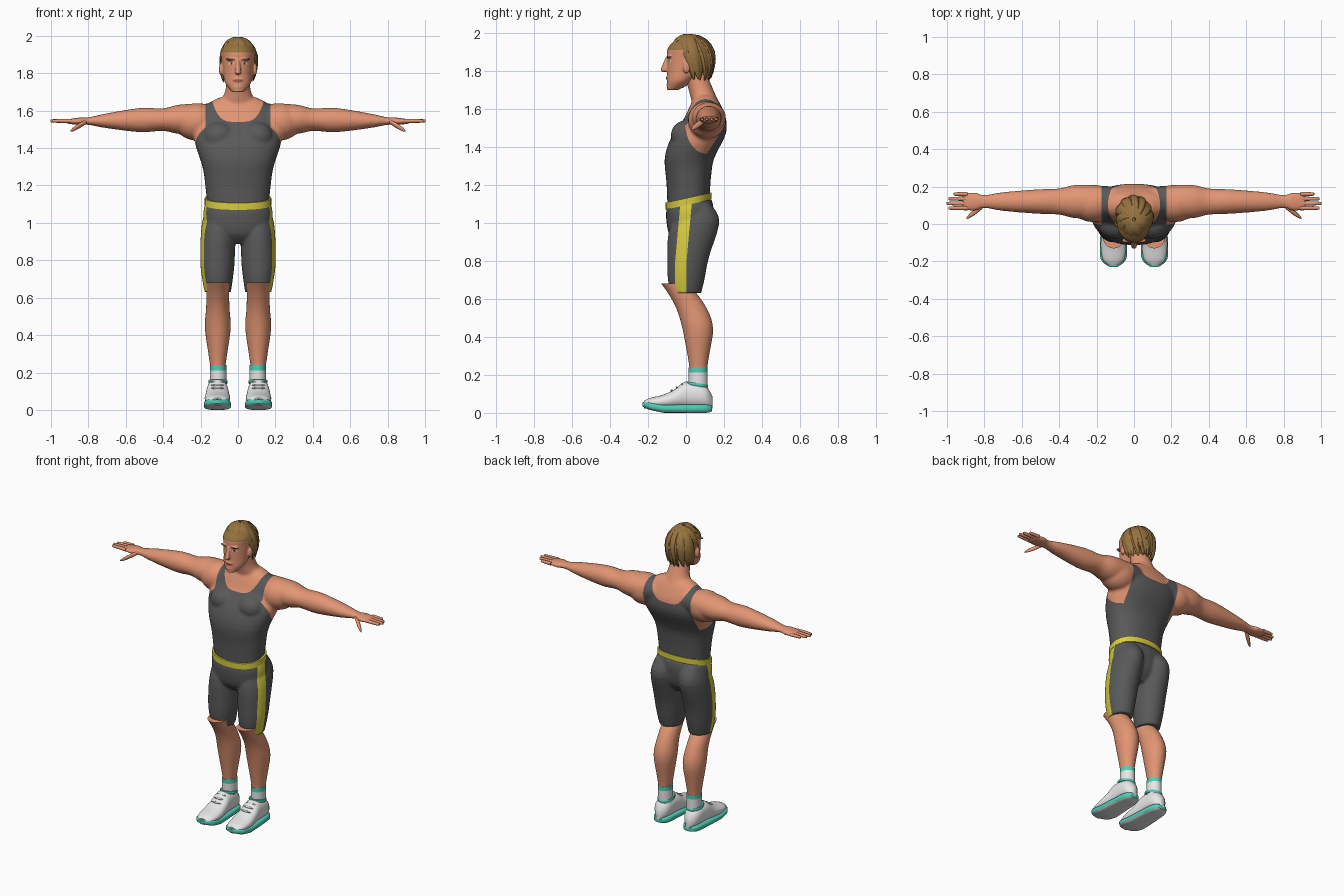
import bpy, bmesh, math, random
from mathutils import Matrix, Vector

random.seed(4)
if "Cube" in bpy.data.objects:
    bpy.data.objects.remove(bpy.data.objects["Cube"])

BOTH = (1, -1)


def material(name, red, green, blue):
    mat = bpy.data.materials.new(name)
    mat.use_nodes = True
    colour = (red, green, blue, 1)
    mat.diffuse_color = colour
    mat.node_tree.nodes["Principled BSDF"].inputs["Base Color"].default_value = colour
    return mat


SKIN = material("skin", .76, .3, .17)
GREY = material("dark grey cloth", .1, .1, .1)
YELLOW = material("yellow trim", .68, .6, .05)
WHITE = material("white", .8, .8, .8)
TEAL = material("teal", .08, .62, .47)
HAIR = material("light brown hair", .31, .17, .05)
BROW = material("brow brown", .16, .07, .03)
LIP = material("lip red", .45, .13, .09)
EYE = material("eye dark", .03, .03, .02)


def rounded(value, exponent):
    return math.copysign(abs(value) ** exponent, value)


def blend(a, b, c, d, t):
    """Smooth curve from b to c with neighbours a and d."""
    return b + t / 2 * (c - a + t * (2 * a - 5 * b + 4 * c - d + t * (3 * (b - c) + d - a)))


def loft(bm, axis, sections, centre, count=32, steps=4, exponent=1, tilt=0, sides=(1,)):
    """Smooth tube through (position, width, depth) sections; centre is a rule."""
    padded = [sections[0], *sections, sections[-1]]
    rows = []
    for start in range(len(sections) - 1):
        rows += [[blend(*values, step / steps) for values in zip(*padded[start:start + 4])]
                 for step in range(steps)]
    rows.append(sections[-1])
    for side in sides:
        rings = []
        for along, width, depth in rows:
            middle = centre(along, width, depth)
            ring = []
            for k in range(count):
                angle = math.tau * k / count
                u = middle[0] + width * rounded(math.cos(angle), exponent)
                v = middle[1] + depth * rounded(math.sin(angle), exponent)
                x, y, z = {"x": (along, u, v), "y": (u, along, v), "z": (u, v, along)}[axis]
                ring.append(bm.verts.new((x * side, y, z + tilt * y)))
            rings.append(ring)
        skin_rings(bm, rings)


def skin_rings(bm, rings):
    for lower, upper in zip(rings, rings[1:]):
        for k in range(len(lower)):
            bm.faces.new((lower[k], lower[k - 1], upper[k - 1], upper[k]))
    bm.faces.new(rings[0])
    bm.faces.new(rings[-1])


def blob(bm, place, radii, sides=(1,)):
    for side in sides:
        spot_at = Vector((place[0] * side, place[1], place[2]))
        bmesh.ops.create_uvsphere(bm, u_segments=24, v_segments=16, radius=1,
                                  matrix=Matrix.LocRotScale(spot_at, None, Vector(radii)))


def paint(bm, rule, index):
    """Cut the surface along rule = 0 and colour the side where it is positive."""
    value = {vert: rule(vert.co) for vert in bm.verts}
    cuts = []
    for edge in list(bm.edges):
        a, b = edge.verts
        if value[a] * value[b] < 0:
            cuts.append(bmesh.utils.edge_split(edge, a, value[a] / (value[a] - value[b]))[1])
    if cuts:
        bmesh.ops.connect_verts(bm, verts=cuts)
    for face in bm.faces:
        if rule(face.calc_center_median()) > 0:
            face.material_index = index


def finish(name, bm, materials, voxel=0, paints=(), angle=50):
    bmesh.ops.recalc_face_normals(bm, faces=bm.faces)
    mesh = bpy.data.meshes.new(name)
    bm.to_mesh(mesh)
    bm.free()
    part = bpy.data.objects.new(name, mesh)
    bpy.context.collection.objects.link(part)
    bpy.ops.object.select_all(action="DESELECT")
    part.select_set(True)
    bpy.context.view_layer.objects.active = part
    if voxel:
        merge = part.modifiers.new("merge", "REMESH")
        merge.mode, merge.voxel_size = "VOXEL", voxel
        part.modifiers.new("soften", "SMOOTH").iterations = 3
        for modifier in ("merge", "soften"):
            bpy.ops.object.modifier_apply(modifier=modifier)
    for mat in materials:
        part.data.materials.append(mat)
    if paints:
        bm = bmesh.new()
        bm.from_mesh(part.data)
        for rule, index in paints:
            paint(bm, rule, index)
        bm.to_mesh(part.data)
        bm.free()
    bpy.ops.object.shade_smooth_by_angle(angle=math.radians(angle))


# Upper body: torso, chest, neck, shoulders and arms merged, with a painted vest
def spine(z, width, depth):
    lean = min(1, max(0, (z - 1.3) / .28))
    return 0, .013 + .09 * lean * lean * (3 - 2 * lean)


def vest(p):
    x = abs(p.x)
    neckline = 1.54 + .1 * (x / .135) ** 4 - p.z
    armhole = ((p.y - .105) / .11) ** 2 + (min(0, p.z - 1.53) / .165) ** 2 - 1
    return min(neckline, max(armhole / 10, .175 - x), .27 - x)


bm = bmesh.new()
loft(bm, "z", [(1.06, .16, .11), (1.2, .175, .115), (1.3, .19, .125), (1.45, .235, .14),
               (1.55, .22, .11), (1.63, .17, .075), (1.67, .1, .05)], spine, count=48, exponent=.88)
blob(bm, (.1, 0, 1.46), (.09, .08, .08), BOTH)
loft(bm, "z", [(1.56, .14, .07), (1.64, .1, .07), (1.7, .07, .065), (1.78, .06, .06)],
     lambda z, width, depth: (0, .1 - .35 * max(0, z - 1.64)))
blob(bm, (.22, .11, 1.54), (.12, .1, .1), BOTH)
loft(bm, "x", [(.1, .08, .08), (.3, .09, .08), (.4, .07, .06), (.52, .065, .065), (.7, .05, .04),
               (.8, .035, .02), (.85, .05, .02), (.92, .045, .01)],
     lambda x, width, depth: (.12, 1.56 - .02 * x), sides=BOTH)
finish("upper_body", bm, [SKIN, GREY], .009, [(vest, 1)])

# Fingers and thumbs
bm = bmesh.new()
for i in range(4):
    tip = 1 - .009 * (i - 1) ** 2
    loft(bm, "x", [(.89, .012, .011), (tip - .01, .009, .009), (tip, .004, .004)],
         lambda x, width, depth: (.085 + .025 * i, 1.545), count=12, sides=BOTH)
loft(bm, "x", [(.81, .015, .012), (.85, .016, .014), (.88, .011, .011), (.895, .004, .004)],
     lambda x, width, depth: (.72 - .77 * x, 2.02 - .59 * x), count=12, sides=BOTH)
finish("fingers", bm, [SKIN])


# Shorts with side stripes
def stripe(p):
    middle = .09 * max(0, p.z - .8) - .027
    return min(.03 - abs(p.y - middle), abs(p.x) - .13)


bm = bmesh.new()
loft(bm, "z", [(.89, .1, .06), (.95, .17, .11), (1.05, .185, .125), (1.11, .173, .116)],
     lambda z, width, depth: (0, .02), exponent=.9, tilt=.08)
loft(bm, "z", [(.63, .07, .08), (.7, .082, .096), (.8, .092, .107), (1, .09, .127), (1.1, .06, .05)],
     lambda z, width, depth: (.11 - .12 * (z - .75) ** 2, .4 * (z - .65) ** 2), sides=BOTH)
finish("shorts", bm, [GREY, YELLOW], .008, [(stripe, 1)])

bm = bmesh.new()
loft(bm, "z", [(1.093, .178, .121), (1.13, .178, .121)], lambda z, width, depth: (0, .014),
     count=48, exponent=.9, tilt=.22)
finish("waistband", bm, [YELLOW])

# Lower legs
bm = bmesh.new()
loft(bm, "z", [(.1, .04, .046), (.22, .04, .046), (.3, .05, .056), (.44, .069, .08),
               (.55, .062, .08), (.68, .06, .07)],
     lambda z, width, depth: (.108, .065 - 1.6 * max(0, z - .4) ** 2), sides=BOTH)
finish("lower_legs", bm, [SKIN])

# Socks with a coloured band
bm = bmesh.new()
loft(bm, "z", [(.1, .044, .05), (.24, .044, .05)], lambda z, width, depth: (.106, .064), sides=BOTH)
finish("socks", bm, [WHITE, TEAL], paints=[(lambda p: .012 - abs(p.z - .225), 1)])

# Shoes: sole, upper, collar and laces
bm = bmesh.new()
loft(bm, "y", [(-.23, .02, .01), (-.2, .06, .02), (-.15, .073, .022), (0, .066, .023),
               (.1, .055, .023), (.138, .03, .015)],
     lambda y, width, depth: (.11, .023 + .2 * max(0, -y - .12)), exponent=.6, sides=BOTH)
bmesh.ops.recalc_face_normals(bm, faces=bm.faces)
for face in bm.faces:
    face.material_index = int(face.normal.z < -.75)
finish("shoe_soles", bm, [TEAL, WHITE])

bm = bmesh.new()
loft(bm, "y", [(-.22, .03, .02), (-.19, .057, .027), (-.12, .068, .036), (-.06, .064, .05),
               (0, .058, .07), (.1, .05, .06), (.14, .015, .03)],
     lambda y, width, depth: (.11, .024 + depth), exponent=.9, sides=BOTH)
finish("shoe_uppers", bm, [WHITE])

bm = bmesh.new()
loft(bm, "z", [(.15, .05, .058), (.158, .052, .06), (.166, .05, .057)],
     lambda z, width, depth: (.107, .056), tilt=-.15, sides=BOTH)
finish("shoe_collars", bm, [TEAL])

bm = bmesh.new()
for i in range(3):
    blob(bm, (.11, .027 * i - .075, .117 + .016 * i), (.035, .006, .006), BOTH)
finish("shoe_laces", bm, [WHITE])


# Head with nose, brows, lips, chin and ears; small features painted on
def spot(x, z, wide, tall):
    return lambda p: min(1 - ((abs(p.x) - x) / wide) ** 2 - ((p.z - z) / tall) ** 2, -p.y - .03)


def hairline(p):
    return max(p.z - 1.91, min(p.y - .025, p.z - 1.735))


bm = bmesh.new()
loft(bm, "z", [(1.7, .03, .03), (1.72, .05, .05), (1.75, .07, .07), (1.8, .08, .1), (1.88, .09, .12),
               (1.92, .09, .11), (1.96, .06, .08), (1.98, .03, .04)],
     lambda z, width, depth: (0, depth - .1 + 12 * max(0, z - 1.9) ** 2))
loft(bm, "z", [(1.795, .013, .013), (1.81, .016, .02), (1.87, .008, .008)],
     lambda z, width, depth: (0, .2 * (z - 1.87) - .1), count=16)
blob(bm, (.03, -.088, 1.874), (.036, .014, .008), BOTH)
blob(bm, (0, -.092, 1.763), (.03, .015, .01))
blob(bm, (0, -.085, 1.727), (.03, .018, .014))
blob(bm, (.09, .003, 1.82), (.012, .02, .033), BOTH)
finish("head", bm, [SKIN, HAIR, BROW, WHITE, EYE, LIP], .0045,
       [(hairline, 1), (spot(.037, 1.874, .021, .005), 2), (spot(.036, 1.851, .014, .006), 3),
        (spot(.036, 1.851, .006, .006), 4), (spot(0, 1.763, .027, .007), 5)])


# Hair: overlapping tapered locks swept from the crown
def scalp(turn, rise, lift):
    reach = lift * (math.cos(rise) if rise > 0 else 1 - .14 * rise * rise)
    return Vector((.094 * reach * math.sin(turn), .025 - .117 * reach * math.cos(turn),
                   1.86 + .12 * lift * math.sin(rise)))


def lock(bm, turn, end, width, lift, steps=9):
    rings = []
    for i in range(steps):
        u = i / (steps - 1)
        here, ahead = [scalp(turn + .45 * (w - 1), 1.5 + (end - 1.5) * w, lift) for w in (u, u + .02)]
        outward = (here - Vector((0, .025, 1.85))).normalized()
        across = (ahead - here).cross(outward).normalized()
        size = .15 + .85 * math.sin(math.pi * (.2 + .8 * u))
        rings.append([bm.verts.new(here + size * (across * width * math.cos(k * math.tau / 8)
                                                  + outward * .011 * math.sin(k * math.tau / 8)))
                      for k in range(8)])
    skin_rings(bm, rings)


bm = bmesh.new()
for layer, count in enumerate((18, 13)):
    for i in range(count):
        turn = math.tau * (i + layer / 2) / count - math.pi
        end = .28 if abs(turn) < 1.1 else -.1 if abs(turn) < 1.65 else -1.15
        lock(bm, turn, end + .2 * layer + random.uniform(0, .12), random.uniform(.024, .03),
             1 + .05 * layer + random.uniform(-.01, .02))
finish("hair", bm, [HAIR], angle=35)
